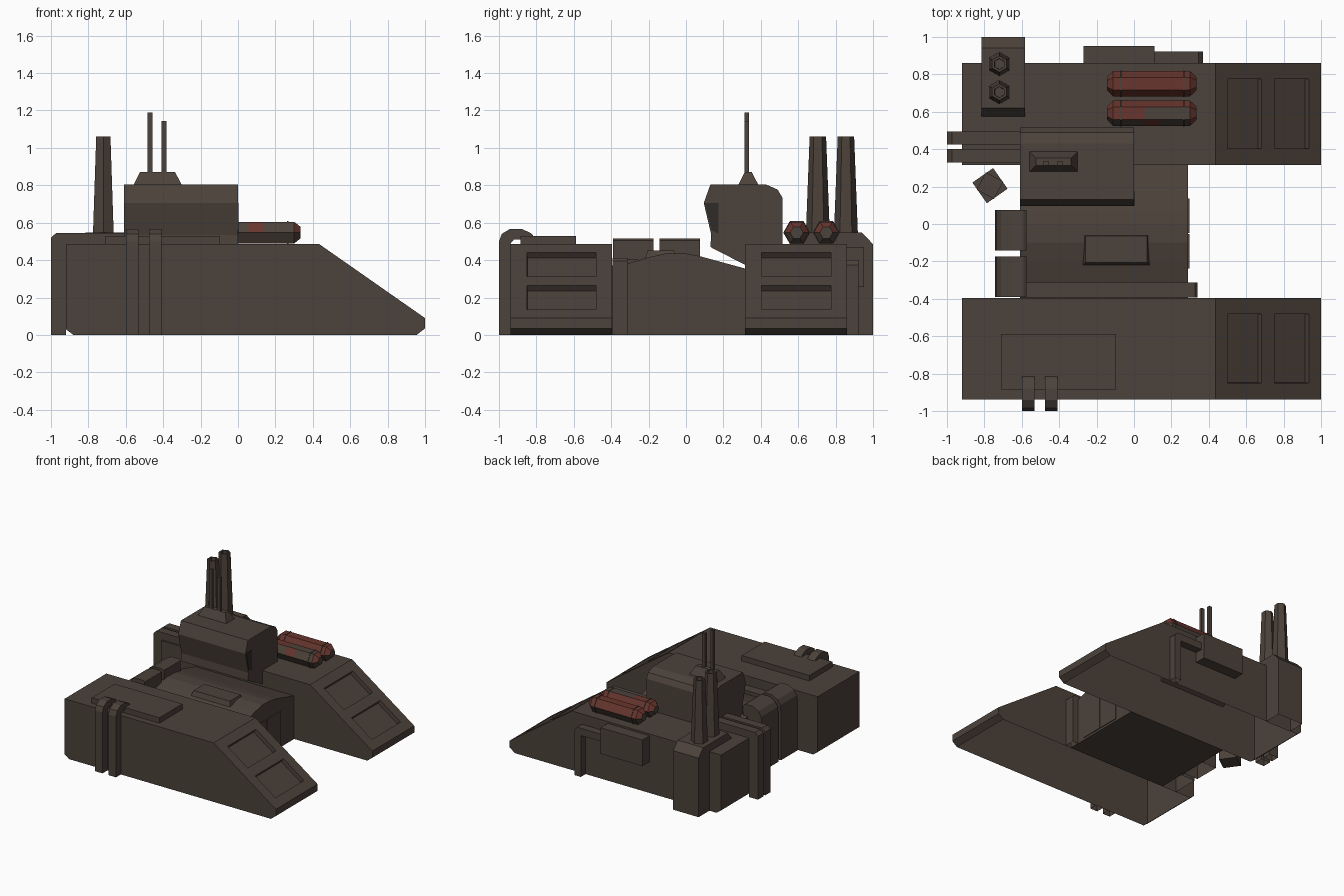
import bpy, bmesh, math
from mathutils import Vector, Matrix

if "Cube" in bpy.data.objects:
    bpy.data.objects.remove(bpy.data.objects["Cube"])


def material(name, rgb):
    m = bpy.data.materials.new(name)
    m.diffuse_color = (*rgb, 1)
    m.use_nodes = True
    m.node_tree.nodes["Principled BSDF"].inputs["Base Color"].default_value = m.diffuse_color
    return m


BROWN = material("weathered_brown", (0.072, 0.054, 0.043))
DARK = material("dark_recess", (0.03, 0.024, 0.02))
RED = material("rust_red", (0.14, 0.036, 0.027))


def finish(bm, name, *mats):
    me = bpy.data.meshes.new(name)
    bm.to_mesh(me)
    bm.free()
    ob = bpy.data.objects.new(name, me)
    bpy.context.collection.objects.link(ob)
    for m in mats or (BROWN,):
        me.materials.append(m)
    return ob


def prism_bm(pts, axis, a, b):
    """Extrude a profile along x (points are y,z) or y (points are x,z)."""
    bm = bmesh.new()
    put = (lambda p, t: (t, p[0], p[1])) if axis == "x" else (lambda p, t: (p[0], t, p[1]))
    lo = [bm.verts.new(put(p, a)) for p in pts]
    hi = [bm.verts.new(put(p, b)) for p in pts]
    bm.faces.new(lo)
    bm.faces.new(hi[::-1])
    for i in range(len(pts)):
        j = (i + 1) % len(pts)
        bm.faces.new((lo[i], hi[i], hi[j], lo[j]))
    bmesh.ops.recalc_face_normals(bm, faces=bm.faces)
    return bm


def open_bottom(bm):
    bm.normal_update()
    gone = [f for f in bm.faces if f.normal.z < -0.99 and f.calc_center_median().z < 0.005]
    bmesh.ops.delete(bm, geom=gone, context="FACES")


def prism(name, pts, axis, a, b, mat=BROWN, hollow=False):
    bm = prism_bm(pts, axis, a, b)
    if hollow:
        open_bottom(bm)
    return finish(bm, name, mat)


def box(name, x0, x1, y0, y1, z0, z1, mat=BROWN, taper=0.0):
    """Box whose top can be drawn in by taper on each side."""
    bm = bmesh.new()
    bmesh.ops.create_cube(bm, size=1)
    for v in bm.verts:
        t = taper if v.co.z > 0 else 0
        v.co = ((x1 - t if v.co.x > 0 else x0 + t), (y1 - t if v.co.y > 0 else y0 + t),
                (z1 if v.co.z > 0 else z0))
    return finish(bm, name, mat)


# Side pods: sloped nose with two sunk panels, open underneath
POD = [(-0.92, 0.03), (-0.88, 0), (0.955, 0), (1, 0.035), (1, 0.09), (0.435, 0.485), (-0.92, 0.485)]


def pod(name, y0, y1):
    bm = prism_bm(POD, "y", y0, y1)
    is_slope = lambda f: f.normal.x > 0.4 and f.normal.z > 0.4
    w0, w1 = y0 + 0.088, y1 - 0.085
    cuts = [((0, w, 0), (0, 1, 0)) for w in (w0, w1)]
    cuts += [((x, 0, 0), (1, 0, 0)) for x in (0.5, 0.682, 0.75, 0.935)]
    for co, no in cuts:
        bm.normal_update()
        geom = set()
        for f in bm.faces:
            if is_slope(f):
                geom.update([f, *f.edges, *f.verts])
        bmesh.ops.bisect_plane(bm, geom=list(geom), plane_co=co, plane_no=no)
    bm.normal_update()
    panels = []
    for f in bm.faces:
        c = f.calc_center_median()
        if is_slope(f) and w0 < c.y < w1 and (0.5 < c.x < 0.682 or 0.75 < c.x < 0.935):
            panels.append(f)
    bmesh.ops.inset_individual(bm, faces=panels, thickness=0.0005, depth=-0.035)
    open_bottom(bm)
    finish(bm, name)


pod("front_pod", -0.937, -0.395)
pod("back_pod", 0.315, 0.86)

# Central hull with arched roof, doors and roof hatch
prism("central_hull", [(-0.395, 0), (-0.395, 0.37), (-0.31, 0.382), (-0.2, 0.415), (-0.1, 0.437),
                       (0, 0.435), (0.07, 0.422), (0.315, 0.355), (0.315, 0)], "x", -0.61, 0.29)
for i, y in enumerate((-0.237, -0.047)):
    box(f"hull_door_{i}", 0.289, 0.296, y, y + 0.184, 0.018, 0.3)
box("roof_hatch", -0.275, 0.085, -0.22, -0.05, 0.405, 0.45, taper=0.015)

# Gutter pipe beside the hull
prism("gutter_pipe", [(-0.61, 0.35), (-0.61, 0.41), (0.325, 0.41), (0.34, 0.395), (0.34, 0),
                      (0.29, 0), (0.29, 0.35)], "y", -0.392, -0.312, hollow=True)

# Rear elbow ducts
DUCT = [(-0.575, 0.4), (-0.575, 0.505), (-0.59, 0.515), (-0.66, 0.515), (-0.71, 0.49),
        (-0.735, 0.45), (-0.742, 0.39), (-0.742, 0), (-0.605, 0), (-0.605, 0.4)]
for i, y in enumerate((-0.39, -0.142)):
    prism(f"rear_duct_{i}", DUCT, "y", y, y + 0.217, hollow=True)

# Pipes over the front pod
FRONT_PIPE = [(-0.937, 0), (-1, 0), (-1, 0.5), (-0.985, 0.54), (-0.94, 0.567), (-0.88, 0.567),
              (-0.83, 0.545), (-0.79, 0.5), (-0.79, 0.48), (-0.84, 0.51), (-0.92, 0.51), (-0.937, 0.49)]
for i, x in enumerate((-0.6, -0.477)):
    prism(f"front_pipe_{i}", FRONT_PIPE, "x", x, x + 0.068, hollow=True)
box("front_pod_plate", -0.71, -0.095, -0.885, -0.587, 0.48, 0.53)

# Pipes over the rear end of the back pod
REAR_PIPE = [(-0.92, 0), (-1, 0), (-1, 0.52), (-0.972, 0.545), (-0.6, 0.545), (-0.6, 0.48), (-0.92, 0.48)]
for i, y in enumerate((0.33, 0.424)):
    prism(f"rear_pipe_{i}", REAR_PIPE, "y", y, y + 0.07, hollow=True)

# Chimney base and hollow six-sided chimneys
prism("chimney_base", [(0.575, 0.48), (0.575, 0.49), (0.62, 0.548), (0.94, 0.548), (1, 0.485), (1, 0),
                       (0.855, 0), (0.855, 0.48)], "x", -0.815, -0.582, hollow=True)
for i, y in enumerate((0.705, 0.855)):
    bm = bmesh.new()
    loops = []
    for r, z in ((0.064, 0.54), (0.044, 1.06), (0.03, 1.06), (0.028, 0.98)):
        loops.append([bm.verts.new((-0.72 + r * math.cos(math.radians(60 * k + 30)),
                                    y + r * math.sin(math.radians(60 * k + 30)), z)) for k in range(6)])
    for a, b in zip(loops, loops[1:]):
        for k in range(6):
            bm.faces.new((a[k], a[(k + 1) % 6], b[(k + 1) % 6], b[k]))
    bm.faces.new(loops[-1])
    finish(bm, f"chimney_{i}")

# Box and pipe on the back wall
box("back_wall_box", -0.27, 0.11, 0.855, 0.952, 0.255, 0.47)
prism("back_wall_pipe", [(0.1, 0.34), (0.1, 0.4), (0.345, 0.4), (0.37, 0.375), (0.37, 0),
                         (0.31, 0), (0.31, 0.34)], "y", 0.855, 0.922, hollow=True)

# Control tower with side window
prism("control_tower", [(0.095, 0.705), (0.13, 0.803), (0.43, 0.803), (0.49, 0.777), (0.515, 0.735),
                        (0.515, 0.48), (0.315, 0.375), (0.13, 0.47), (0.135, 0.535)], "x", -0.61, 0)
prism("tower_side_window", [(0.099, 0.706), (0.175, 0.706), (0.175, 0.54), (0.136, 0.56)],
      "x", -0.002, 0.003, DARK)
box("antenna_base", -0.56, -0.3, 0.278, 0.388, 0.8, 0.87, taper=0.036).data.update()
for i, (x, top) in enumerate(((-0.47, 1.19), (-0.395, 1.145))):
    box(f"antenna_{i}", x - 0.013, x + 0.013, 0.313, 0.337, 0.86, top)

# Six-sided fuel tanks with capped ends and thin bands
for i, y in enumerate((0.592, 0.75)):
    bm = bmesh.new()
    rings = []
    for x, r in ((-0.145, 0.035), (-0.112, 0.067), (-0.02, 0.067), (0.055, 0.067),
                 (0.14, 0.067), (0.3, 0.067), (0.335, 0.035)):
        rings.append([bm.verts.new((x, y + r * math.cos(math.radians(60 * k)),
                                    0.547 + r * math.sin(math.radians(60 * k)))) for k in range(6)])
    for a, b in zip(rings, rings[1:]):
        for k in range(6):
            bm.faces.new((a[k], b[k], b[(k + 1) % 6], a[(k + 1) % 6]))
    bm.faces.new(rings[0])
    bm.faces.new(rings[-1])
    bmesh.ops.recalc_face_normals(bm, faces=bm.faces)
    bm.normal_update()
    for f in bm.faces:
        c = f.calc_center_median()
        f.material_index = 1 if f.normal.z > 0.2 else 0
        # front tank is mostly bare metal with a painted patch
        if i == 0 and f.normal.y < -0.4 and c.x < 0.3 and not 0.055 < c.x < 0.14:
            f.material_index = 0
        if i == 0 and f.normal.z > 0.9 and (c.x > 0.06 or c.x < -0.1):
            f.material_index = 0
    finish(bm, f"fuel_tank_{i}", BROWN, RED)
    for j, x in enumerate((-0.07, 0.265)):
        ring = [(y + 0.072 * math.cos(math.radians(60 * k)), 0.547 + 0.072 * math.sin(math.radians(60 * k)))
                for k in range(6)]
        prism(f"tank_{i}_band_{j}", ring, "x", x - 0.004, x + 0.004)

# Twisted crates behind the hull
for i, (angle, size, z0, z1) in enumerate(((35, 0.135, 0, 0.12), (62, 0.105, 0.12, 0.21))):
    h = size / 2
    ob = box(f"crate_{i}", -h, h, -h, h, z0, z1)
    ob.data.transform(Matrix.Translation((-0.77, 0.205, 0)) @ Matrix.Rotation(math.radians(angle), 4, "Z"))
